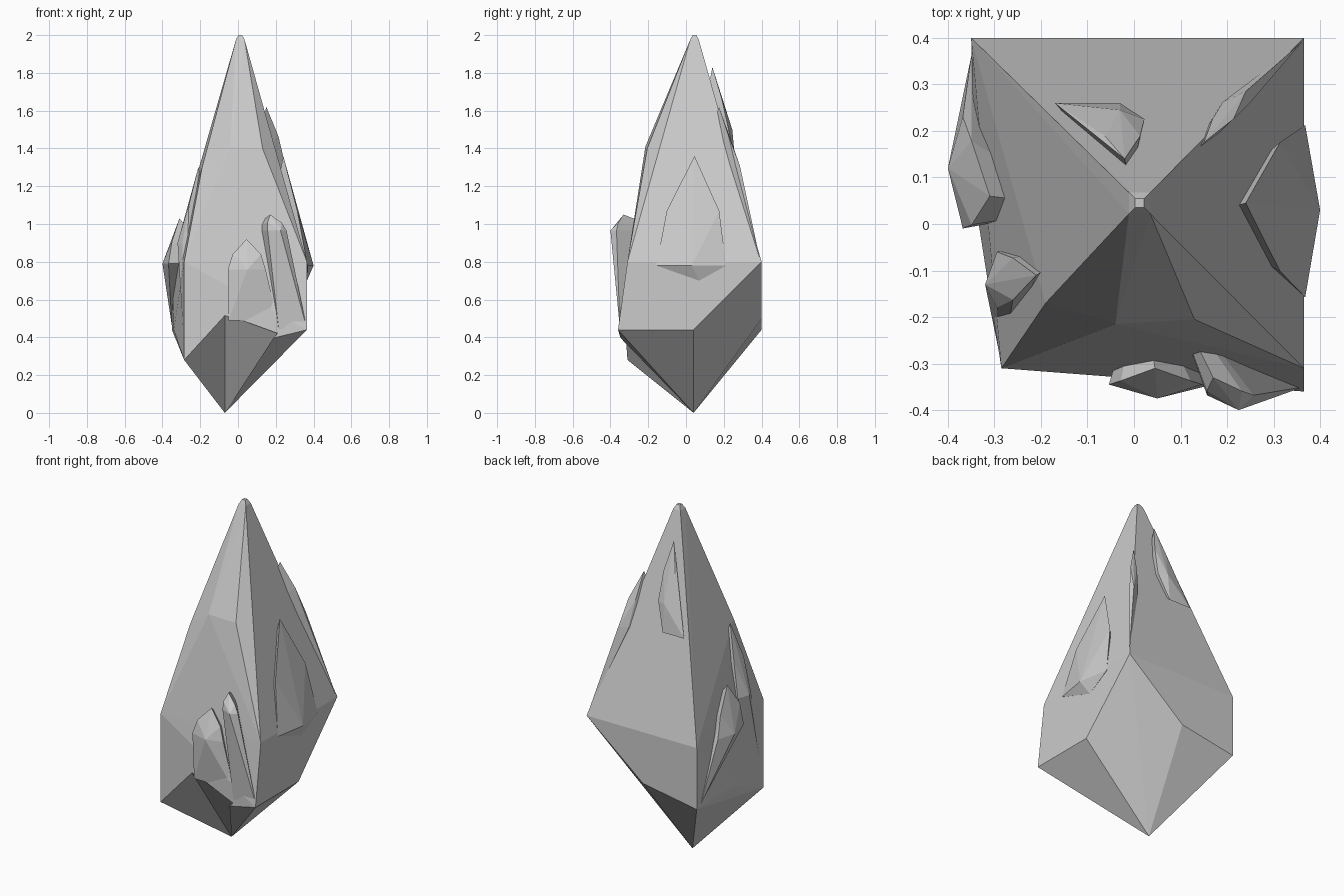
import bpy, bmesh
from mathutils import Vector as V

if "Cube" in bpy.data.objects:
    bpy.data.objects.remove(bpy.data.objects["Cube"])


def hull(name, points):
    """Faceted convex solid around a few corner points."""
    bm = bmesh.new()
    for p in points:
        bm.verts.new(p)
    res = bmesh.ops.convex_hull(bm, input=bm.verts)
    loose = {g for g in res["geom_interior"] + res["geom_unused"]
             if isinstance(g, bmesh.types.BMVert)}
    bmesh.ops.delete(bm, geom=list(loose), context='VERTS')
    bmesh.ops.dissolve_limit(bm, angle_limit=0.01, verts=bm.verts, edges=bm.edges)
    bmesh.ops.recalc_face_normals(bm, faces=bm.faces)
    me = bpy.data.meshes.new(name)
    bm.to_mesh(me)
    bm.free()
    ob = bpy.data.objects.new(name, me)
    bpy.context.collection.objects.link(ob)
    return ob


def combine(body, tool, operation):
    """Boolean a hidden helper into the body."""
    mod = body.modifiers.new(tool.name, 'BOOLEAN')
    mod.operation = operation
    mod.solver = 'EXACT'
    mod.object = tool
    tool.hide_render = True
    tool.hide_set(True)


def add_chip(body, name, foot, belly, tip, width, span=0):
    """Kite-shaped flake: foot, proud belly and tip, rooted inside the body."""
    foot, belly, tip = V(foot), V(belly), V(tip)
    side = V((0, 1, 0)) if abs(belly.x) > abs(belly.y) else V((1, 0, 0))

    def toward_axis(f):
        return V((belly.x * f, belly.y * f, belly.z))

    pts = [belly, tip, toward_axis(.3)]
    for s in (-1, 1):
        pts.append(foot + side * s * span)
        pts.append(toward_axis(.92) + side * s * width)
        pts.append(toward_axis(.97).lerp(tip, .5) + side * s * width * .75)
    combine(body, hull(name, pts), 'UNION')


# main shard: four corner edges, each from a low point up to the belt
apex, front_left, front_right = (-.07, .04, 0), (-.285, -.31, .28), (.22, -.335, .43)
points = [apex, front_right]
for x, y, z in [front_left, (.365, -.31, .44), (.365, .4, .8), (-.35, .4, .44)]:
    points += [(x, y, z), (x, y, .8)]
# low points between the corners, then the front shoulder facets
points += [(.365, -.36, .44), (.365, .04, .44), (0, .4, .5), (-.34, .04, .44)]
points += [(-.04, -.215, 1.41), (.13, -.205, 1.4), (-.19, -.17, 1.3)]
# blunt four-sided tip
for r, z in [(.023, 1.975), (.01, 2)]:
    points += [(.012 + r * i, .045 + r * j, z) for i in (-1, 1) for j in (-1, 1)]
shard = hull("stone_shard", points)

# hollow facets under the front
cut = hull("front_undercut", [apex, front_left, front_right, (-.07, -.33, .52), (0, -.6, .25)])
combine(shard, cut, 'DIFFERENCE')

# raised flakes fused onto the shard
add_chip(shard, "right_chip", (.365, .07, .7), (.4, .03, .78), (.24, .045, 1.36), .185)
add_chip(shard, "left_chip", (-.35, .36, .46), (-.4, .12, .79), (-.31, .06, 1.03), .12)
add_chip(shard, "left_spike", (-.285, -.3, .35), (-.32, -.13, .9), (-.21, -.11, 1.3), .06)
add_chip(shard, "front_chip", (.08, -.335, .49), (.05, -.375, .76), (.045, -.31, .92), .1, .13)
add_chip(shard, "corner_chip", (.29, -.35, .445), (.225, -.4, .965), (.17, -.33, 1.05), .05, .075)
add_chip(shard, "back_fin", (-.1, .26, 1.34), (-.03, .245, 1.5), (-.02, .14, 1.83), .05, .07)
add_chip(shard, "back_edge", (.36, .39, .82), (.24, .285, 1.31), (.15, .175, 1.62), .03)
